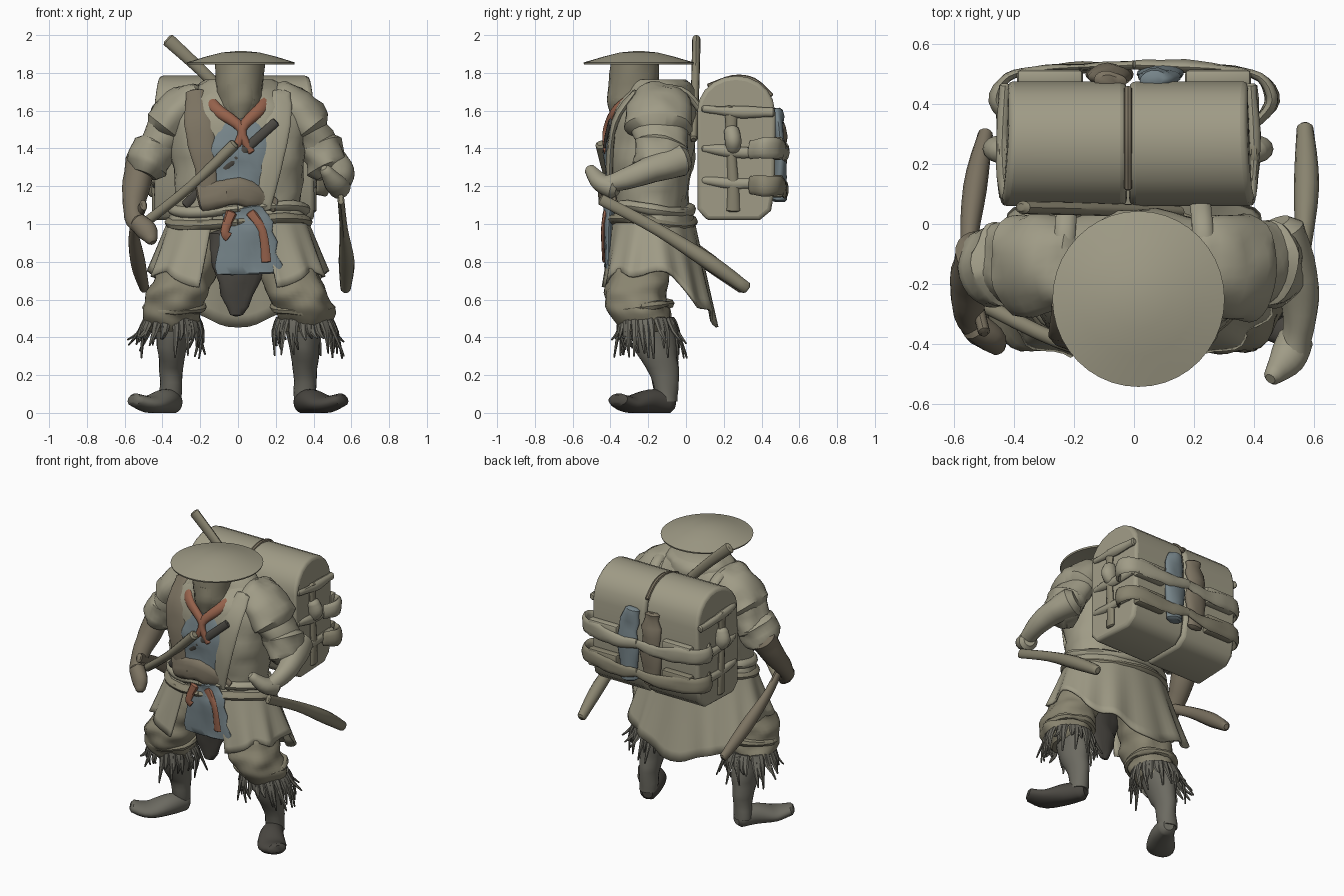
import bpy, bmesh, math, random
from mathutils import Vector, noise

random.seed(4)
TAU = math.tau


def material(name, rgb):
    m = bpy.data.materials.new(name)
    m.diffuse_color = (*rgb, 1)
    return m


KHAKI = material("khaki", (0.35, 0.33, 0.24))
DRAB = material("drab", (0.25, 0.23, 0.16))
DARK = material("dark", (0.07, 0.065, 0.055))
GREY = material("grey", (0.15, 0.145, 0.12))
BLUE = material("blue", (0.18, 0.23, 0.25))
RUST = material("rust", (0.3, 0.12, 0.07))
BROWN = material("brown", (0.2, 0.17, 0.12))


def finish(name, bm, mat):
    bmesh.ops.recalc_face_normals(bm, faces=bm.faces)
    me = bpy.data.meshes.new(name)
    bm.to_mesh(me)
    bm.free()
    ob = bpy.data.objects.new(name, me)
    bpy.context.collection.objects.link(ob)
    me.materials.append(mat)
    return ob


def smooth_path(p, sub):
    """Catmull-Rom through rows of numbers"""
    out = []
    for i in range(len(p) - 1):
        a, b, c, d = p[max(i - 1, 0)], p[i], p[i + 1], p[min(i + 2, len(p) - 1)]
        for k in range(sub):
            t = k / sub
            out.append([0.5 * (2 * y + (z - x) * t + (2 * x - 5 * y + 4 * z - w) * t * t
                               + (3 * y - x - 3 * z + w) * t ** 3) for x, y, z, w in zip(a, b, c, d)])
    return out + [list(p[-1])]


def tube(name, pts, mat, ref=(0, -1, 0), n=20, sub=4, fold=0, flat=False, p=1.0):
    """Skin of ellipses along rows (x, y, z, width radius, thickness radius)"""
    rows = smooth_path([tuple(q) if len(q) == 5 else (*q, q[3]) for q in pts], sub)
    pos = [Vector(r[:3]) for r in rows]
    tang = [(pos[min(i + 1, len(pos) - 1)] - pos[max(i - 1, 0)]).normalized() for i in range(len(pos))]
    rings = [(c, t, r[3], r[4]) for c, t, r in zip(pos, tang, rows)]
    if not flat:   # rounded ends
        c, t, a, b = rings[0]
        first = (c - t * min(a, b) * 0.4, t, a * 0.6, b * 0.6)
        c, t, a, b = rings[-1]
        rings = [first] + rings + [(c + t * min(a, b) * 0.4, t, a * 0.6, b * 0.6)]
    bm = bmesh.new()
    loops = []
    for c, t, a, b in rings:
        side = Vector((1, 0, 0)) if flat else t.cross(Vector(ref)).normalized()
        up = Vector((0, 1, 0)) if flat else side.cross(t)
        loop = []
        for k in range(n):
            cs, sn = math.cos(TAU * k / n), math.sin(TAU * k / n)
            d = (side * math.copysign(abs(cs) ** p, cs) * a + up * math.copysign(abs(sn) ** p, sn) * b)
            v = c + d
            if fold:
                v += d.normalized() * fold * noise.noise(Vector((v.x * 9, v.y * 9, v.z * 12)))
            v.z = max(v.z, 0)
            loop.append(bm.verts.new(v))
        loops.append(loop)
    for l0, l1 in zip(loops, loops[1:]):
        for k in range(n):
            bm.faces.new((l0[k], l0[(k + 1) % n], l1[(k + 1) % n], l1[k]))
    bm.faces.new(loops[0])
    bm.faces.new(loops[-1])
    return finish(name, bm, mat)


def box(name, c, s, mat, bev=0.015):
    bm = bmesh.new()
    bmesh.ops.create_cube(bm, size=1)
    for v in bm.verts:
        v.co = Vector(c) + Vector([a * b for a, b in zip(v.co, s)])
    bmesh.ops.bevel(bm, geom=bm.edges[:], offset=bev, segments=2, affect='EDGES', profile=0.5)
    return finish(name, bm, mat)


# Hat and wrapped head
tube("straw_hat", [(0.015, -0.25, 1.872, 0.1), (0.015, -0.25, 1.845, 0.283, 0.29), (0.015, -0.25, 1.855, 0.287, 0.293),
                   (0.015, -0.25, 1.885, 0.19), (0.015, -0.25, 1.908, 0.1), (0.015, -0.25, 1.915, 0.025)],
     KHAKI, n=40, sub=1, flat=True)
tube("head", [(0.01, -0.3, 1.5, 0.07), (0.01, -0.305, 1.6, 0.1, 0.1), (0.01, -0.285, 1.7, 0.125, 0.125),
              (0.01, -0.275, 1.87, 0.125, 0.13)], DRAB, flat=True, fold=0.015)
tube("face_wrap", [(0.01, -0.33, 1.55, 0.05, 0.065), (0.01, -0.33, 1.63, 0.09, 0.085), (0.01, -0.325, 1.74, 0.1, 0.085)],
     DRAB, flat=True, fold=0.015)

# Torso, collar, belt
tube("coat_body", [(0, -0.19, 0.98, 0.345, 0.2), (0, -0.19, 1.12, 0.335, 0.2), (0, -0.185, 1.35, 0.35, 0.225),
                   (0, -0.175, 1.55, 0.355, 0.22), (0, -0.155, 1.67, 0.29, 0.19), (0, -0.15, 1.75, 0.17, 0.14)],
     KHAKI, n=40, flat=True, p=0.85, fold=0.025)
tube("collar", [(0, -0.17, 1.64, 0.27, 0.2), (0, -0.15, 1.73, 0.22, 0.18), (0, -0.15, 1.765, 0.17, 0.15)],
     KHAKI, n=28, flat=True, fold=0.03)
for z, r in ((1.01, 0.045), (1.08, 0.035)):
    tube("waist_sash", [(0.345 * math.sin(a), -0.19 - 0.205 * math.cos(a), z + 0.02 * math.sin(2 * a), r, 0.03)
                        for a in [TAU * i / 16 for i in range(17)]], DRAB if z < 1.05 else KHAKI,
         ref=(0, 0, 1), n=10, sub=2, fold=0.01)

# Chest cloth, lapels, scarf and knot
tube("chest_cloth", [(0, -0.35, 1.58, 0.1, 0.04), (0.01, -0.39, 1.42, 0.16, 0.04), (0, -0.385, 1.25, 0.17, 0.04),
                     (0, -0.37, 1.08, 0.16, 0.04)], BLUE, fold=0.03)
for s in (1, -1):
    tube("lapel", [(s * 0.23, -0.27, 1.7, 0.05, 0.018), (s * 0.21, -0.375, 1.54, 0.075, 0.018),
                   (s * 0.17, -0.405, 1.3, 0.06, 0.018), (s * 0.14, -0.39, 1.08, 0.04, 0.018)],
         BROWN if s < 0 else KHAKI, fold=0.012)
    tube("scarf", [(s * 0.17, -0.24, 1.69, 0.04, 0.03), (s * 0.12, -0.36, 1.61, 0.035, 0.025),
                   (0.02, -0.42, 1.5, 0.025, 0.02), (0.02 + s * 0.05, -0.425, 1.38, 0.02, 0.012)], RUST, n=12)
tube("chest_strap", [(-0.28, -0.33, 1.1, 0.025, 0.012), (0, -0.425, 1.36, 0.025, 0.012),
                     (0.2, -0.4, 1.54, 0.025, 0.012)], DARK, n=10)
tube("waist_roll", [(-0.2, -0.38, 1.14, 0.08, 0.03), (0, -0.41, 1.17, 0.08, 0.04), (0.2, -0.37, 1.1, 0.05, 0.03)],
     BROWN, fold=0.04)
tube("front_cloth", [(0.03, -0.4, 1.08, 0.13, 0.03), (0.05, -0.41, 0.95, 0.15, 0.025),
                     (0.06, -0.41, 0.74, 0.17, 0.02)], BLUE, n=32, fold=0.04)
tube("under_cloth", [(0, -0.33, 0.95, 0.17, 0.05), (0, -0.32, 0.75, 0.13, 0.04), (0, -0.3, 0.52, 0.04, 0.02)],
     DARK, fold=0.03)
for x, z in ((-0.07, 0.93), (0.13, 0.8)):
    tube("sash_tail", [(x * 0.5, -0.42, 1.06, 0.03, 0.02), (x, -0.44, 0.96, 0.022, 0.01),
                       (x + 0.02, -0.435, z, 0.026, 0.008)], RUST, n=8)

# Coat skirt: open in front, long tail behind
bm = bmesh.new()
grid = []
for k in range(11):
    t, row = k / 10, []
    for i in range(73):
        a = -math.pi / 2 + 0.38 + (TAU - 0.76) * i / 72
        sn, cs = math.sin(a), math.cos(a)
        back, front = max(0, sn), max(0, -sn)
        hem = 0.75 - 0.27 * back ** 1.3 - 0.07 * front ** 2
        ry = 0.21 + t * (0.13 if sn > 0 else 0.075)
        f, q = 1 + 0.035 * t * math.sin(13 * a), 1 - 0.2 * t
        row.append(bm.verts.new(((0.345 + 0.125 * t) * math.copysign(abs(cs) ** q, cs) * f,
                                 -0.18 + ry * math.copysign(abs(sn) ** q, sn) * f,
                                 1.09 + (hem - 1.09) * t + 0.025 * t * math.sin(7 * a))))
    grid.append(row)
for r0, r1 in zip(grid, grid[1:]):
    for i in range(72):
        bm.faces.new((r0[i], r0[i + 1], r1[i + 1], r1[i]))
skirt = finish("coat_skirt", bm, KHAKI)
skirt.modifiers.new("thickness", 'SOLIDIFY').thickness = 0.014

for s in (1, -1):
    # Legs and feet
    tube("trouser_leg", [(s * 0.17, -0.19, 1.0, 0.14), (s * 0.25, -0.23, 0.8, 0.15), (s * 0.325, -0.265, 0.62, 0.165),
                         (s * 0.35, -0.23, 0.5, 0.15), (s * 0.35, -0.21, 0.43, 0.11)],
         DRAB, flat=True, n=32, sub=9, fold=0.03)
    tube("knee_band", [(s * (0.335 + 0.15 * math.cos(a)), -0.235 + 0.145 * math.sin(a), 0.56 + 0.02 * math.sin(a), 0.025)
                       for a in [TAU * i / 12 for i in range(13)]], DRAB, ref=(0, 0, 1), n=8, sub=2, fold=0.02)
    tube("shin", [(s * 0.345, -0.19, 0.5, 0.1, 0.12), (s * 0.35, -0.16, 0.35, 0.08, 0.115),
                  (s * 0.355, -0.115, 0.2, 0.06, 0.075), (s * 0.36, -0.1, 0.06, 0.06, 0.055)], GREY, flat=True, fold=0.01)
    tube("foot", [(s * 0.345, -0.085, 0.055, 0.055, 0.06), (s * 0.39, -0.19, 0.06, 0.075, 0.065),
                  (s * 0.47, -0.3, 0.045, 0.09, 0.045), (s * 0.55, -0.36, 0.07, 0.06, 0.035)],
         GREY if s < 0 else DARK, ref=(0, 0, 1))
    for i in range(34):   # ragged fringe
        a = TAU * i / 34 + random.uniform(-0.1, 0.1)
        c, d, drop = math.cos(a), math.sin(a), random.uniform(0.28, 0.4)
        q = random.uniform(0.15, 0.23)
        tube("fringe", [(s * 0.35 + 0.14 * c, -0.21 + 0.14 * d, 0.5, 0.024, 0.012),
                        (s * 0.355 + 0.17 * c, -0.2 + 0.16 * d, 0.43, 0.018, 0.01),
                        (s * 0.37 + q * c, -0.19 + 0.9 * q * d, drop, 0.005)], GREY, ref=(c, d, 0.1), n=6, sub=2)

    # Sleeves
    tube("shoulder_cape", [(s * 0.2, -0.14, 1.67, 0.09, 0.15), (s * 0.3, -0.14, 1.61, 0.115, 0.17),
                           (s * 0.385, -0.14, 1.51, 0.12, 0.17)], KHAKI, n=28, fold=0.025)
    tube("sleeve", [(s * 0.29, -0.14, 1.6, 0.11, 0.15), (s * 0.385, -0.135, 1.48, 0.105, 0.14),
                    (s * 0.45, -0.12, 1.36, 0.1, 0.13)], KHAKI, n=28, fold=0.025)
    tube("cuff", [(s * 0.435, -0.13, 1.41, 0.118, 0.14), (s * 0.48, -0.15, 1.3, 0.11, 0.13)], KHAKI, n=28, fold=0.03)

# Forearms and hands
tube("forearm_raised", [(0.48, -0.03, 1.34, 0.09), (0.54, -0.18, 1.29, 0.075), (0.55, -0.32, 1.24, 0.055),
                        (0.53, -0.42, 1.21, 0.05)], KHAKI, ref=(0, 0, 1), fold=0.01)
tube("hand_raised", [(0.54, -0.38, 1.19, 0.06), (0.51, -0.45, 1.22, 0.06, 0.05), (0.46, -0.51, 1.29, 0.03)],
     KHAKI, ref=(0, 0, 1), n=14)
tube("forearm_lowered", [(-0.51, -0.1, 1.33, 0.085), (-0.545, -0.19, 1.18, 0.07), (-0.55, -0.3, 1.04, 0.05),
                         (-0.51, -0.36, 0.98, 0.045)], BROWN, fold=0.01)
tube("hand_lowered", [(-0.53, -0.34, 1.01, 0.05), (-0.48, -0.38, 0.96, 0.055, 0.045), (-0.455, -0.41, 0.91, 0.03)],
     BROWN, n=14)

# Carried swords and staff, hilt on the back
tube("sword_right", [(0.545, -0.45, 1.13, 0.018, 0.03), (0.56, -0.15, 0.97, 0.022, 0.032), (0.575, 0.12, 0.8, 0.042, 0.042),
                     (0.57, 0.32, 0.66, 0.028, 0.032)], DRAB, ref=(0, 0, 1), n=12)
tube("sword_left", [(-0.5, -0.36, 1.1, 0.02, 0.03), (-0.55, -0.12, 0.97, 0.025, 0.035), (-0.53, 0.12, 0.8, 0.04, 0.045),
                    (-0.495, 0.3, 0.66, 0.025, 0.03)], BROWN, ref=(0, 0, 1), n=12)
tube("drawn_staff", [(-0.5, -0.27, 1.0, 0.026), (-0.25, -0.39, 1.2, 0.026), (-0.02, -0.45, 1.42, 0.03)], DRAB, n=12)
tube("back_hilt", [(-0.37, 0.055, 1.975, 0.036, 0.022), (-0.15, 0.05, 1.77, 0.03, 0.022), (0.15, 0.04, 1.45, 0.025, 0.02)],
     DRAB, n=12)

# Backpack: two rolled halves, arched in side view
profile = [(0.06, 1.08), (0.11, 1.02), (0.39, 1.02), (0.45, 1.07), (0.47, 1.18), (0.475, 1.58)]
profile += [(0.265 + 0.205 * math.cos(a), 1.6 + 0.185 * math.sin(a)) for a in [math.pi * i / 10 for i in range(1, 11)]]
for s in (1, -1):
    bm = bmesh.new()
    face = bm.faces.new([bm.verts.new((s * 0.004 - 0.02, y, z)) for y, z in profile])
    ext = bmesh.ops.extrude_face_region(bm, geom=[face])
    for v in ext["geom"]:
        if isinstance(v, bmesh.types.BMVert):
            v.co.x += s * (0.415 - 0.1 * max(0, v.co.z - 1.6) + 0.05 * (0.2 - v.co.y))
    pack = finish("pack_half", bm, KHAKI)
    bev = pack.modifiers.new("bevel", 'BEVEL')
    bev.width, bev.segments, bev.angle_limit = 0.022, 3, math.radians(50)

    # Side lashings with knots
    x = s * 0.42 - 0.02
    tube("side_strap", [(x, 0.24, 1.62, 0.035, 0.015), (x, 0.24, 1.4, 0.025, 0.018), (x, 0.25, 1.2, 0.03, 0.018),
                        (x, 0.25, 1.07, 0.035, 0.015)], DRAB, ref=(1, 0, 0), n=10)
    tube("side_knot", [(x, 0.24, 1.5, 0.04), (x + s * 0.01, 0.25, 1.44, 0.055, 0.045), (x, 0.25, 1.39, 0.035)], KHAKI, n=14)
    for z in (1.61, 1.4, 1.23):
        tube("side_lashing", [(x - s * 0.01, 0.09, z, 0.02, 0.018), (x, 0.25, z - 0.015, 0.028, 0.02),
                              (x - s * 0.01, 0.46, z - 0.02, 0.025, 0.02)], KHAKI, ref=(1, 0, 0), n=10, fold=0.01)
    # Rear pouches, wrap-around straps and hanging bundles
    for z, mat in ((1.4, KHAKI), (1.2, DRAB)):
        box("rear_pouch", (s * 0.28, 0.485, z), (0.22, 0.06, 0.12), mat)
        tube("corner_strap", [(s * 0.41, 0.34, z, 0.015, 0.05), (s * 0.46, 0.41, z, 0.02, 0.055),
                              (s * 0.42, 0.49, z, 0.018, 0.055), (s * 0.3, 0.515, z - 0.01, 0.015, 0.05),
                              (s * 0.13, 0.525, z - 0.02, 0.015, 0.04), (0, 0.53, z, 0.015, 0.03)],
             mat, ref=(0, 0, 1), n=12, fold=0.015)
    tube("rear_bundle", [(s * 0.08, 0.48, 1.6, 0.06, 0.03), (s * 0.09, 0.5, 1.4, 0.075, 0.03),
                         (s * 0.08, 0.49, 1.13, 0.05, 0.03)], BLUE if s > 0 else BROWN, fold=0.03)
    tube("shoulder_strap", [(s * 0.22, 0.08, 1.6, 0.035, 0.02), (s * 0.23, -0.03, 1.71, 0.035, 0.02),
                            (s * 0.24, -0.22, 1.68, 0.035, 0.02)], KHAKI, ref=(0, 0, 1), n=10)
tube("seam_cord", [(-0.02, 0.45, 1.68, 0.014), (-0.02, 0.36, 1.76, 0.014), (-0.02, 0.25, 1.775, 0.014),
                   (-0.02, 0.12, 1.73, 0.014)], BROWN, ref=(1, 0, 0), n=8)

bpy.ops.object.select_all(action='SELECT')
bpy.context.view_layer.objects.active = skirt
bpy.ops.object.shade_smooth_by_angle(angle=math.radians(40))
